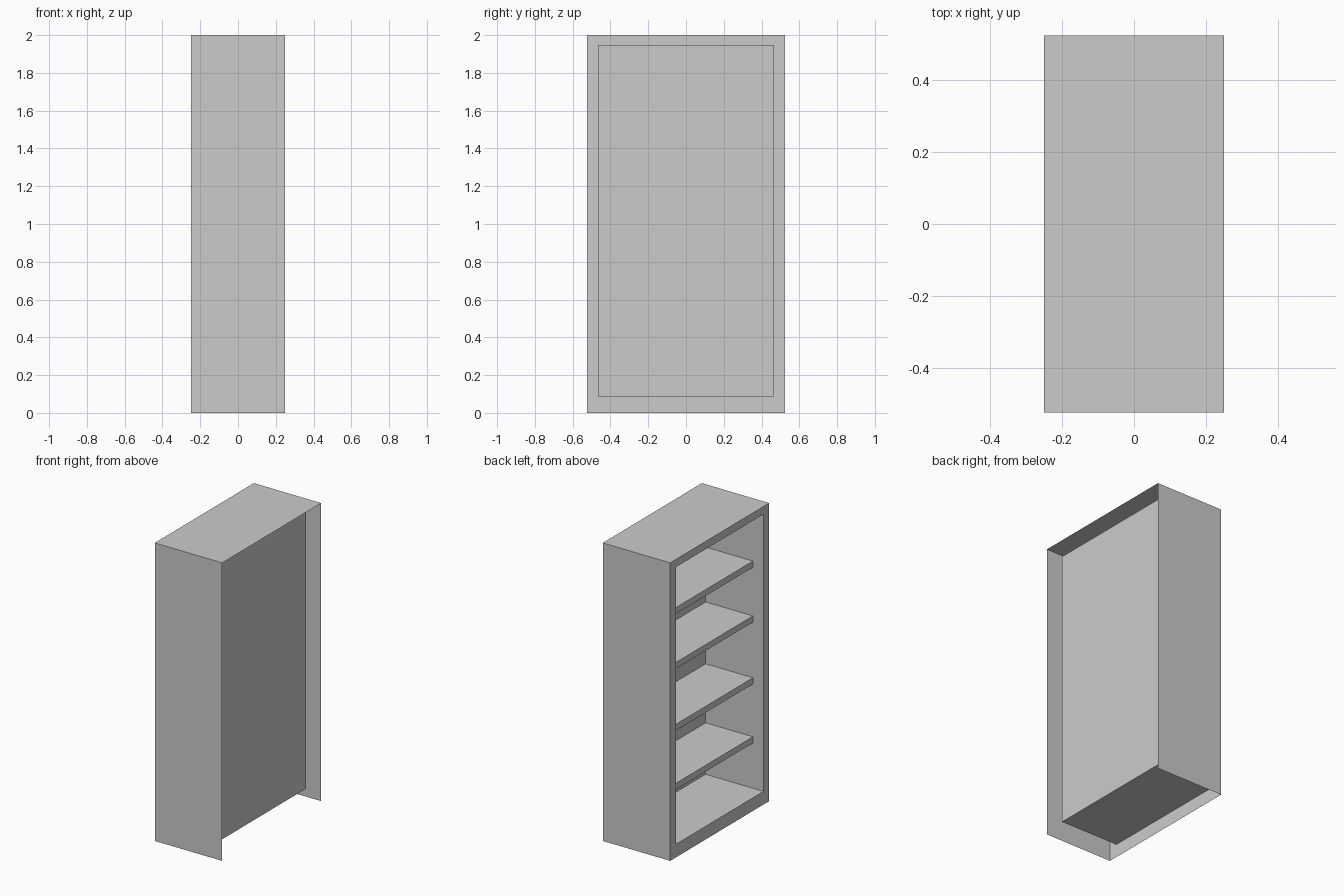
import bpy
import bmesh

if "Cube" in bpy.data.objects:
    bpy.data.objects.remove(bpy.data.objects["Cube"])

FRONT_X, REAR_X, PANEL_X = -0.25, 0.25, 0.18
HALF_W, INNER_W = 0.525, 0.465
FLOOR_Z, CEILING_Z, HEIGHT = 0.088, 1.948, 2.0


def add_object(name, bm):
    mesh = bpy.data.meshes.new(name)
    bm.to_mesh(mesh)
    bm.free()
    obj = bpy.data.objects.new(name, mesh)
    bpy.context.collection.objects.link(obj)
    return obj


def rect(bm, x, half_w, z0, z1):
    """Rectangle of vertices in a plane of constant x: floor edge first."""
    return [bm.verts.new((x, y, z)) for y, z in
            ((-half_w, z0), (half_w, z0), (half_w, z1), (-half_w, z1))]


def bridge(bm, a, b, sides=range(4)):
    for i in sides:
        j = (i + 1) % 4
        bm.faces.new((a[i], a[j], b[j], b[i]))


# Cabinet: thin outer skin open at rear and underside, front frame, recessed cavity
bm = bmesh.new()
rear_rim = rect(bm, REAR_X, HALF_W, 0, HEIGHT)
front_rim = rect(bm, FRONT_X, HALF_W, 0, HEIGHT)
opening = rect(bm, FRONT_X, INNER_W, FLOOR_Z, CEILING_Z)
panel = rect(bm, PANEL_X, INNER_W, FLOOR_Z, CEILING_Z)
bridge(bm, rear_rim, front_rim, (1, 2, 3))
bridge(bm, front_rim, opening)
bridge(bm, opening, panel)
bm.faces.new(panel)
bmesh.ops.recalc_face_normals(bm, faces=bm.faces)
bm.normal_update()
# Outward on the skin, so the top must face up
top = max(bm.faces, key=lambda f: f.calc_center_median().z)
if top.normal.z < 0:
    bmesh.ops.reverse_faces(bm, faces=bm.faces)
add_object("cabinet_shell", bm)

# Four shelves, set back from the opening
SHELF_FRONT, THICK, GAP = -0.172, 0.042, 0.001
for n, top_z in enumerate((0.434, 0.83, 1.245, 1.613), 1):
    bm = bmesh.new()
    front = rect(bm, SHELF_FRONT, INNER_W - GAP, top_z - THICK, top_z)
    back = rect(bm, PANEL_X - GAP, INNER_W - GAP, top_z - THICK, top_z)
    bridge(bm, front, back)
    bm.faces.new(front)
    bm.faces.new(back)
    bmesh.ops.recalc_face_normals(bm, faces=bm.faces)
    add_object(f"shelf_{n}", bm)
